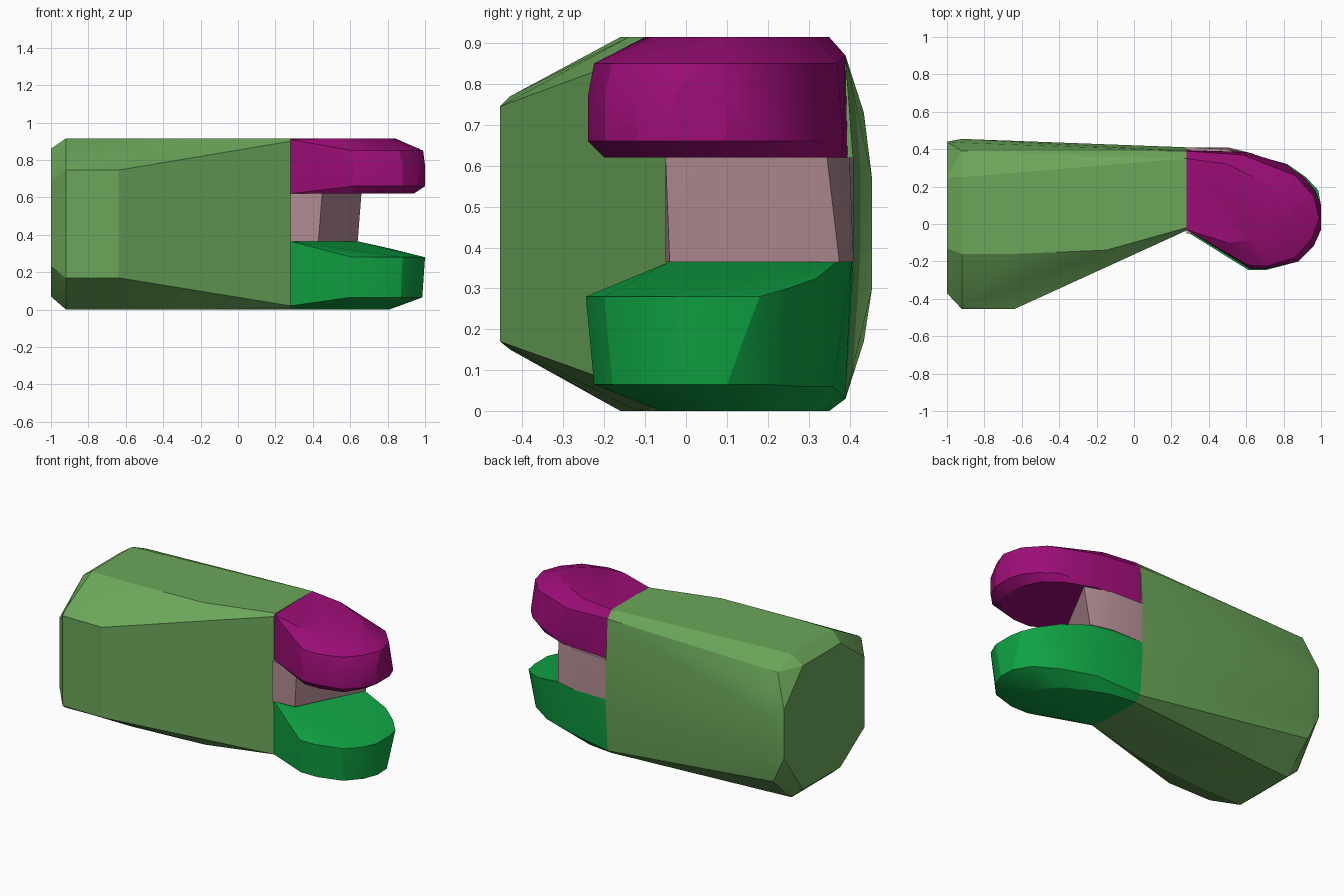
import bpy
import bmesh
import math

cube = bpy.data.objects.get("Cube")
if cube:
    bpy.data.objects.remove(cube, do_unlink=True)


def material(name, rgb):
    m = bpy.data.materials.new(name)
    m.use_nodes = True
    m.diffuse_color = (*rgb, 1)
    bsdf = next(n for n in m.node_tree.nodes if n.type == 'BSDF_PRINCIPLED')
    bsdf.inputs["Base Color"].default_value = (*rgb, 1)
    bsdf.inputs["Roughness"].default_value = 0.7
    return m


def hull(name, points, mat):
    """Convex solid wrapped around a few section points."""
    bm = bmesh.new()
    for p in points:
        bm.verts.new(p)
    res = bmesh.ops.convex_hull(bm, input=bm.verts[:])
    loose = [v for v in bm.verts if not v.link_faces]
    bmesh.ops.delete(bm, geom=loose, context='VERTS')
    bmesh.ops.dissolve_limit(bm, angle_limit=math.radians(1.5), verts=bm.verts[:], edges=bm.edges[:])
    bmesh.ops.recalc_face_normals(bm, faces=bm.faces[:])
    me = bpy.data.meshes.new(name)
    bm.to_mesh(me)
    bm.free()
    me.materials.append(mat)
    ob = bpy.data.objects.new(name, me)
    bpy.context.collection.objects.link(ob)
    bpy.ops.object.select_all(action='DESELECT')
    ob.select_set(True)
    bpy.context.view_layer.objects.active = ob
    bpy.ops.object.shade_smooth_by_angle(angle=math.radians(20))
    return ob


def section(x, yz):
    """Cross-section across x."""
    return [(x, y, z) for y, z in yz]


def layer(z, xy):
    """Horizontal outline at height z."""
    return [(x, y, z) for x, y in xy]


olive = material("olive green", (0.147, 0.381, 0.102))
magenta = material("magenta", (0.335, 0.004, 0.185))
green = material("bright green", (0.005, 0.37, 0.058))
pink = material("dusty pink", (0.46, 0.27, 0.30))

# Main block: chamfered rear cap, full section, tapered front end
body = section(-1.0, [(0.44, 0.34), (0.44, 0.65), (0.25, 0.86), (-0.13, 0.86),
                      (-0.37, 0.68), (-0.37, 0.23), (-0.13, 0.07), (0.25, 0.07)])
body += section(-0.92, [(0.455, 0.3), (0.455, 0.57), (0.435, 0.73), (0.39, 0.85),
                        (0.25, 0.915), (-0.16, 0.915), (-0.43, 0.77), (-0.455, 0.745),
                        (-0.455, 0.17), (-0.43, 0.15), (-0.16, 0.0), (0.25, 0.0), (0.435, 0.17)])
body += section(-0.64, [(-0.455, 0.17), (-0.455, 0.745), (-0.16, 0.0), (-0.16, 0.915)])
body += section(-0.15, [(-0.14, 0.915), (-0.12, 0.0)])
body += section(0.28, [(-0.035, 0.02), (-0.035, 0.90), (-0.02, 0.915), (0.35, 0.915), (0.39, 0.87),
                       (0.41, 0.6), (0.41, 0.33), (0.39, 0.03), (0.35, 0.0), (0.05, 0.0)])
hull("main_block", body, olive)

# Upper prong
upper = section(0.28, [(-0.03, 0.62), (-0.03, 0.91), (0.35, 0.915), (0.39, 0.87), (0.395, 0.62)])
upper += layer(0.915, [(0.5, -0.1), (0.66, -0.08), (0.80, 0.0), (0.84, 0.08), (0.74, 0.2), (0.5, 0.32)])
upper += layer(0.85, [(0.61, -0.22), (0.71, -0.225), (0.86, -0.18), (0.95, -0.08),
                      (0.99, 0.03), (0.96, 0.15), (0.86, 0.26), (0.58, 0.37)])
upper += layer(0.77, [(0.62, -0.24), (0.71, -0.24), (0.88, -0.20), (0.96, -0.12), (1, -0.03), (1, 0.1)])
upper += layer(0.66, [(0.62, -0.24), (0.71, -0.24), (0.88, -0.20), (0.96, -0.12),
                      (1, -0.03), (1, 0.1), (0.97, 0.18), (0.91, 0.25), (0.81, 0.32), (0.6, 0.385)])
upper += layer(0.62, [(0.61, -0.2), (0.72, -0.2), (0.86, -0.16), (0.93, -0.05),
                      (0.94, 0.1), (0.88, 0.23), (0.78, 0.31), (0.6, 0.38)])
hull("upper_prong", upper, magenta)

# Lower prong with its sloping top
lower = section(0.28, [(-0.035, 0.02), (-0.04, 0.365), (0.41, 0.365), (0.41, 0.33),
                       (0.39, 0.03), (0.35, 0.0), (0.05, 0.0)])
lower += [(0.5, 0.405, 0.365), (0.64, 0.37, 0.365), (0.82, 0.32, 0.325), (0.92, 0.25, 0.30)]
lower += layer(0.28, [(0.61, -0.245), (0.71, -0.245), (0.88, -0.20), (0.96, -0.12),
                      (1, -0.03), (1, 0.1), (0.985, 0.18)])
lower += layer(0.065, [(0.6, -0.225), (0.72, -0.225), (0.87, -0.18), (0.95, -0.09),
                       (0.985, 0.0), (0.98, 0.1), (0.92, 0.2)])
lower += layer(0.0, [(0.5, -0.06), (0.64, -0.06), (0.78, 0.02), (0.81, 0.1), (0.7, 0.22), (0.45, 0.33)])
lower += layer(0.06, [(0.78, 0.29), (0.58, 0.36)])
hull("lower_prong", lower, green)

# Inner wedge between the prongs
wedge = layer(0.365, [(0.28, -0.05), (0.43, -0.04), (0.64, 0.375), (0.5, 0.41), (0.28, 0.41)])
wedge += layer(0.62, [(0.28, -0.05), (0.45, -0.05), (0.66, 0.345), (0.5, 0.40), (0.28, 0.41)])
hull("inner_wedge", wedge, pink)
